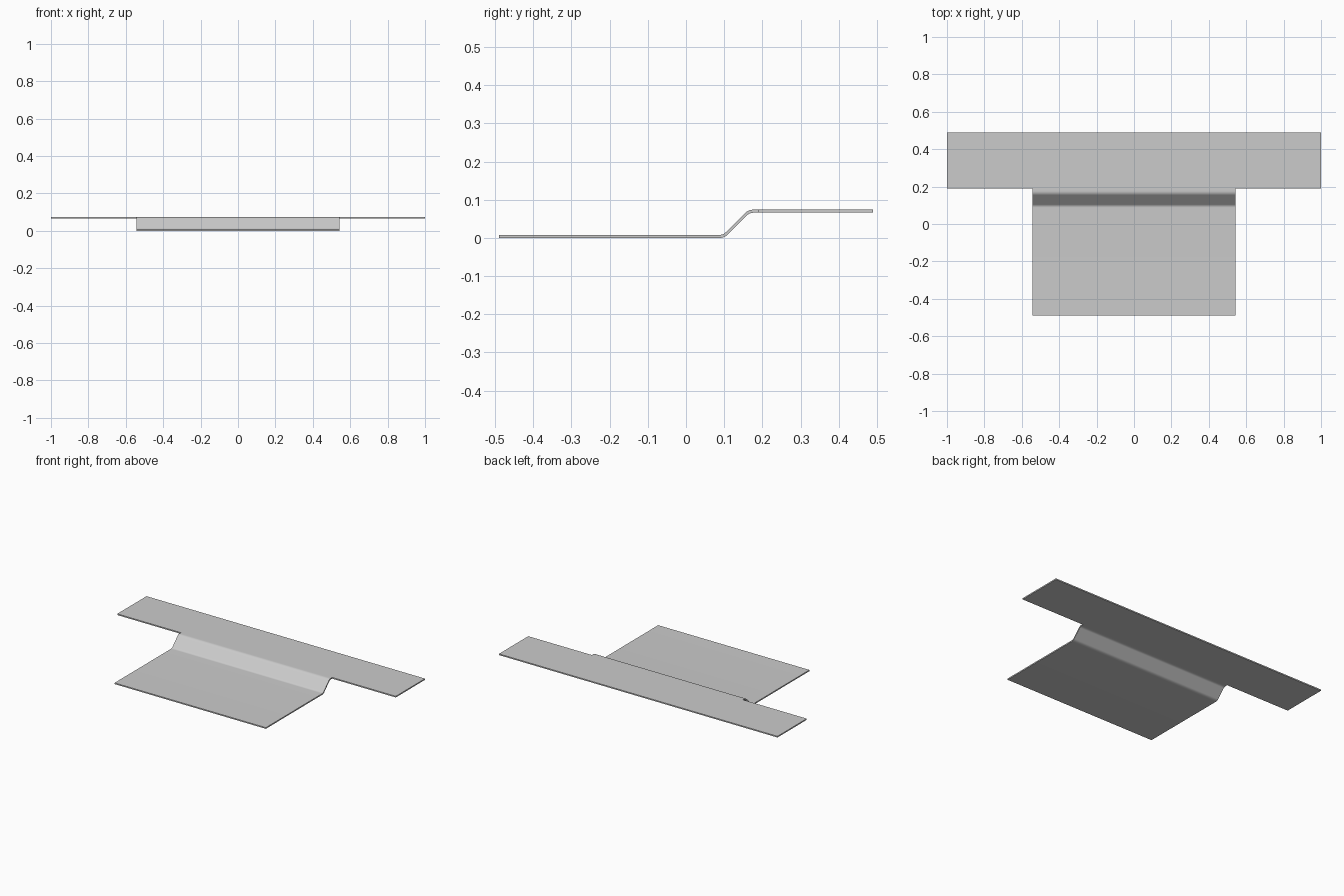
import bpy, bmesh, math

cube = bpy.data.objects.get("Cube")
if cube:
    bpy.data.objects.remove(cube, do_unlink=True)

# Sheet dimensions
T = 0.008                    # thickness
LOW, HIGH = T / 2, 0.074 - T / 2
HALF_DEPTH, NECK, WING = 0.49, 0.543, 1.0
SHOULDER = 0.19              # where the sheet widens
BEND_Y, RADIUS, STEPS = 0.099, 0.027, 8

grey = bpy.data.materials.new("plain grey")
grey.use_nodes = True
colour = (0.6, 0.6, 0.6, 1)
grey.diffuse_color = colour
grey.node_tree.nodes["Principled BSDF"].inputs["Base Color"].default_value = colour

# Side profile along the middle of the sheet: flat, 45 degree ramp, flat
tangent = RADIUS * math.tan(math.pi / 8)
angles = [math.pi / 4 * i / STEPS for i in range(STEPS + 1)]
lower = [(BEND_Y - tangent + RADIUS * math.sin(a),
          LOW + RADIUS * (1 - math.cos(a))) for a in angles]
top_y = BEND_Y + HIGH - LOW
upper = [(top_y + tangent - RADIUS * math.sin(a),
          HIGH - RADIUS * (1 - math.cos(a))) for a in reversed(angles)]
profile = [(-HALF_DEPTH, LOW), *lower, *upper, (SHOULDER, HIGH), (HALF_DEPTH, HIGH)]

# Stepped sheet: a narrow tongue that widens into a crossbar at the back
bm = bmesh.new()
columns = (-WING, -NECK, NECK, WING)
rows = [[bm.verts.new((x, y, z)) for x in
         (columns if y >= SHOULDER else columns[1:3])] for y, z in profile]
for front, back in zip(rows, rows[1:]):
    if len(back) > len(front):
        back = back[1:3]
    for i in range(len(front) - 1):
        bm.faces.new((front[i], front[i + 1], back[i + 1], back[i]))

mesh = bpy.data.meshes.new("stepped_plate")
bm.to_mesh(mesh)
bm.free()
mesh.materials.append(grey)
plate = bpy.data.objects.new("stepped_plate", mesh)
bpy.context.collection.objects.link(plate)

# Give the sheet its thickness, centred on the profile
solid = plate.modifiers.new("thickness", "SOLIDIFY")
solid.thickness = T
solid.offset = 0
solid.use_even_offset = True

bpy.context.view_layer.objects.active = plate
plate.select_set(True)
bpy.ops.object.modifier_apply(modifier=solid.name)
bpy.ops.object.shade_smooth_by_angle(angle=math.radians(30))
